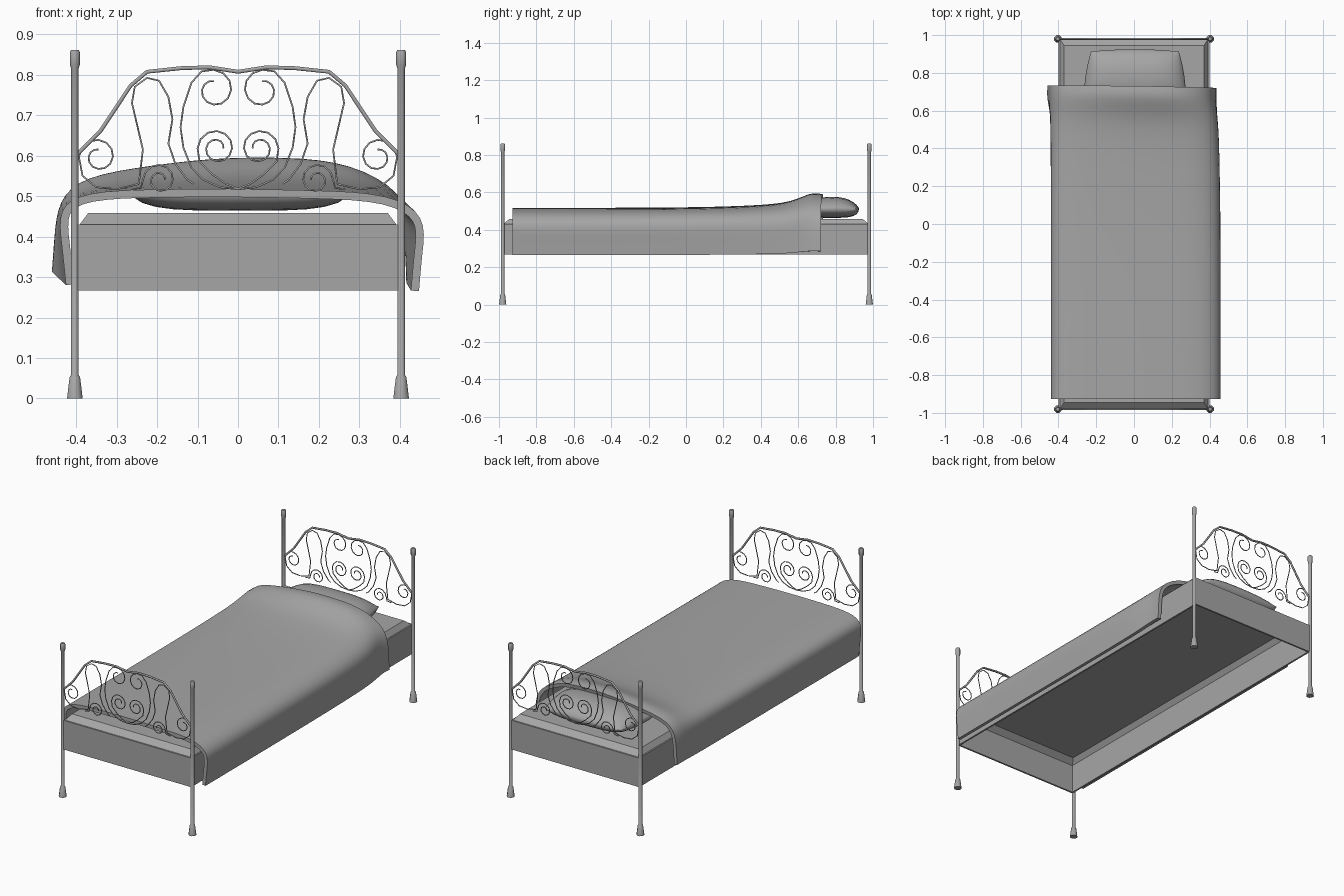
import bpy
import bmesh
from math import cos, sin, radians

cube = bpy.data.objects.get("Cube")
if cube:
    bpy.data.objects.remove(cube)

# One plain grey for the whole bed
grey = bpy.data.materials.new("plain_grey")
grey.use_nodes = True
colour = (0.38, 0.38, 0.38, 1)
grey.diffuse_color = colour
grey.node_tree.nodes["Principled BSDF"].inputs["Base Color"].default_value = colour


def add_object(name, data):
    data.materials.append(grey)
    obj = bpy.data.objects.new(name, data)
    bpy.context.collection.objects.link(obj)
    return obj


def add_mesh(name, bm, smooth=False):
    bmesh.ops.recalc_face_normals(bm, faces=bm.faces)
    for face in bm.faces:
        face.smooth = smooth
    mesh = bpy.data.meshes.new(name)
    bm.to_mesh(mesh)
    bm.free()
    return add_object(name, mesh)


def box(name, low, high):
    bm = bmesh.new()
    bmesh.ops.create_cube(bm, size=1)
    for v in bm.verts:
        v.co = [a if c < 0 else b for a, b, c in zip(low, high, v.co)]
    return add_mesh(name, bm)


def sheet(bm, rows):
    """Skin a grid of points, row by row."""
    grid = [[bm.verts.new(p) for p in row] for row in rows]
    for a, b in zip(grid, grid[1:]):
        for j in range(len(a) - 1):
            bm.faces.new((a[j], a[j + 1], b[j + 1], b[j]))


POST_X, POST_Y = 0.403, 0.98


# Corner posts with flared feet and block finials
def post(name, x, y, sides=8):
    profile = [(0.021, 0), (0.014, 0.053), (0.01, 0.058), (0.01, 0.815),
               (0.0135, 0.825), (0.0135, 0.855), (0.01, 0.861)]
    bm = bmesh.new()
    rings = []
    for r, z in profile:
        angles = [radians(360 * (k + 0.5) / sides) for k in range(sides)]
        rings.append([bm.verts.new((x + r * cos(a), y + r * sin(a), z)) for a in angles])
    for a, b in zip(rings, rings[1:]):
        for k in range(sides):
            n = (k + 1) % sides
            bm.faces.new((a[k], a[n], b[n], b[k]))
    bm.faces.new(rings[0])
    bm.faces.new(rings[-1])
    obj = add_mesh(name, bm, True)
    bpy.context.view_layer.objects.active = obj
    obj.select_set(True)
    bpy.ops.object.shade_smooth_by_angle(angle=radians(48))
    obj.select_set(False)


for end, sy in (("foot", -1), ("head", 1)):
    for side, sx in (("right", -1), ("left", 1)):
        post(f"{end}_{side}_post", sx * POST_X, sy * POST_Y)

# Frame panels, open underneath
LOW, TOP, THICK = 0.267, 0.43, 0.01
for side, s in (("right", -1), ("left", 1)):
    xs = sorted((s * 0.399, s * (0.399 - THICK)))
    box(f"{side}_rail", (xs[0], -POST_Y, LOW), (xs[1], POST_Y, TOP))
for end, s in (("foot", -1), ("head", 1)):
    ys = sorted((s * 0.985, s * (0.985 - THICK)))
    box(f"{end}_rail", (-0.399, ys[0], LOW), (0.399, ys[1], TOP))

# Mattress: a shell with sloped edges, open underneath
bm = bmesh.new()
lower, upper = [[bm.verts.new((sx * x, sy * y, z))
                 for sx, sy in ((-1, -1), (1, -1), (1, 1), (-1, 1))]
                for x, y, z in ((0.391, 0.977, TOP), (0.37, 0.945, 0.458))]
for k in range(4):
    n = (k + 1) % 4
    bm.faces.new((lower[k], lower[n], upper[n], upper[k]))
bm.faces.new(upper)
add_mesh("mattress", bm)


# Pillow: two domes meeting at a seam, narrower toward the head
def pillow_rows(height, power, bulge, steps=14):
    rows = []
    for i in range(steps + 1):
        v = sin(radians(180 * i / steps - 90))
        row = []
        for j in range(steps + 1):
            u = sin(radians(180 * j / steps - 90))
            dome = ((1 - u ** 4) * (1 - abs(v) ** bulge)) ** power
            x = 0.005 + u * (0.262 - 0.018 * v - 0.012 * v * v)
            y = 0.78 + v * (0.145 - 0.012 * u * u)
            row.append((x, y, 0.512 + height * dome))
        rows.append(row)
    return rows


bm = bmesh.new()
sheet(bm, pillow_rows(0.064, 0.7, 2.4))
sheet(bm, pillow_rows(-0.048, 0.45, 4))
bmesh.ops.remove_doubles(bm, verts=bm.verts, dist=0.0005)
add_mesh("pillow", bm, True)

# Blanket: blend a flat foot section into a raised head section
foot = [(-.425, .28), (-.435, .38), (-.447, .47), (-.38, .512), (-.2, .517), (0, .518),
        (.2, .514), (.375, .507), (.467, .452), (.455, .36), (.447, .265)]
head = [(-.462, .315), (-.455, .4), (-.445, .49), (-.385, .552), (-.21, .58), (-.06, .6),
        (.12, .602), (.27, .588), (.405, .515), (.43, .42), (.435, .288)]
stations = [(-0.927, 0), (-0.5, 0), (0, 0.02), (0.3, 0.12), (0.52, 0.28),
            (0.61, 0.65), (0.68, 1), (0.732, 0.88)]
rows = []
for y, w in stations:
    rows.append([(a + (c - a) * w, y - 0.03 * w * max(c, 0), b + (d - b) * w)
                 for (a, b), (c, d) in zip(foot, head)])
bm = bmesh.new()
sheet(bm, rows)
blanket = add_mesh("blanket", bm, True)
sub = blanket.modifiers.new("soften", "SUBSURF")
sub.levels = sub.render_levels = 2
sub.boundary_smooth = "PRESERVE_CORNERS"
solid = blanket.modifiers.new("cloth", "SOLIDIFY")
solid.thickness = 0.02
solid.offset = -1
split = blanket.modifiers.new("crisp_hem", "EDGE_SPLIT")
split.split_angle = radians(50)


# Wrought scrolls: a clockwise spiral followed by a tail
def curl(cx, cz, r0, r1, start, turns, tail):
    count = int(12 * turns)
    points = []
    for k in range(count + 1):
        t = k / count
        r = r0 + (r1 - r0) * t
        a = radians(start - 360 * turns * t)
        points.append((cx + r * cos(a), cz + r * sin(a)))
    return points + tail


scrolls = [
    curl(.06, .762, .022, .05, 90, 1, [(.09, .808), (.115, .78), (.135, .72), (.142, .67),
         (.135, .62), (.115, .57), (.085, .54), (.045, .522), (0, .517)]),
    curl(.052, .618, .016, .048, 180, 1.5, [(.095, .585), (.065, .555), (.03, .53), (0, .518)]),
    curl(.193, .54, .012, .042, 180, 1.5, [(.24, .52), (.265, .517)]),
    curl(.345, .597, .018, .048, 90, 1.25, [(.384, .55), (.35, .522), (.3, .517), (.245, .53)]),
    [(.245, .53), (.235, .615), (.262, .73), (.255, .77), (.225, .792), (.195, .785),
     (.172, .745), (.162, .69), (.172, .63), (.155, .58), (.125, .54), (.11, .53)],
]
arch = [(.395, .605), (.34, .66), (.265, .773), (.225, .807), (.14, .816), (.07, .818), (0, .807)]


def wire(name, y, paths, radius):
    curve = bpy.data.curves.new(name, "CURVE")
    curve.dimensions = "3D"
    curve.bevel_depth = radius
    curve.bevel_resolution = 1
    curve.use_fill_caps = True
    for path in paths:
        for s in (-1, 1):
            spline = curve.splines.new("POLY")
            spline.points.add(len(path) - 1)
            for point, (x, z) in zip(spline.points, path):
                point.co = (s * x, y, z, 1)
    add_object(name, curve)


for end, s in (("foot", -1), ("head", 1)):
    wire(f"{end}_arch", s * POST_Y, [arch], 0.0055)
    wire(f"{end}_scrolls", s * POST_Y, scrolls, 0.0025)
